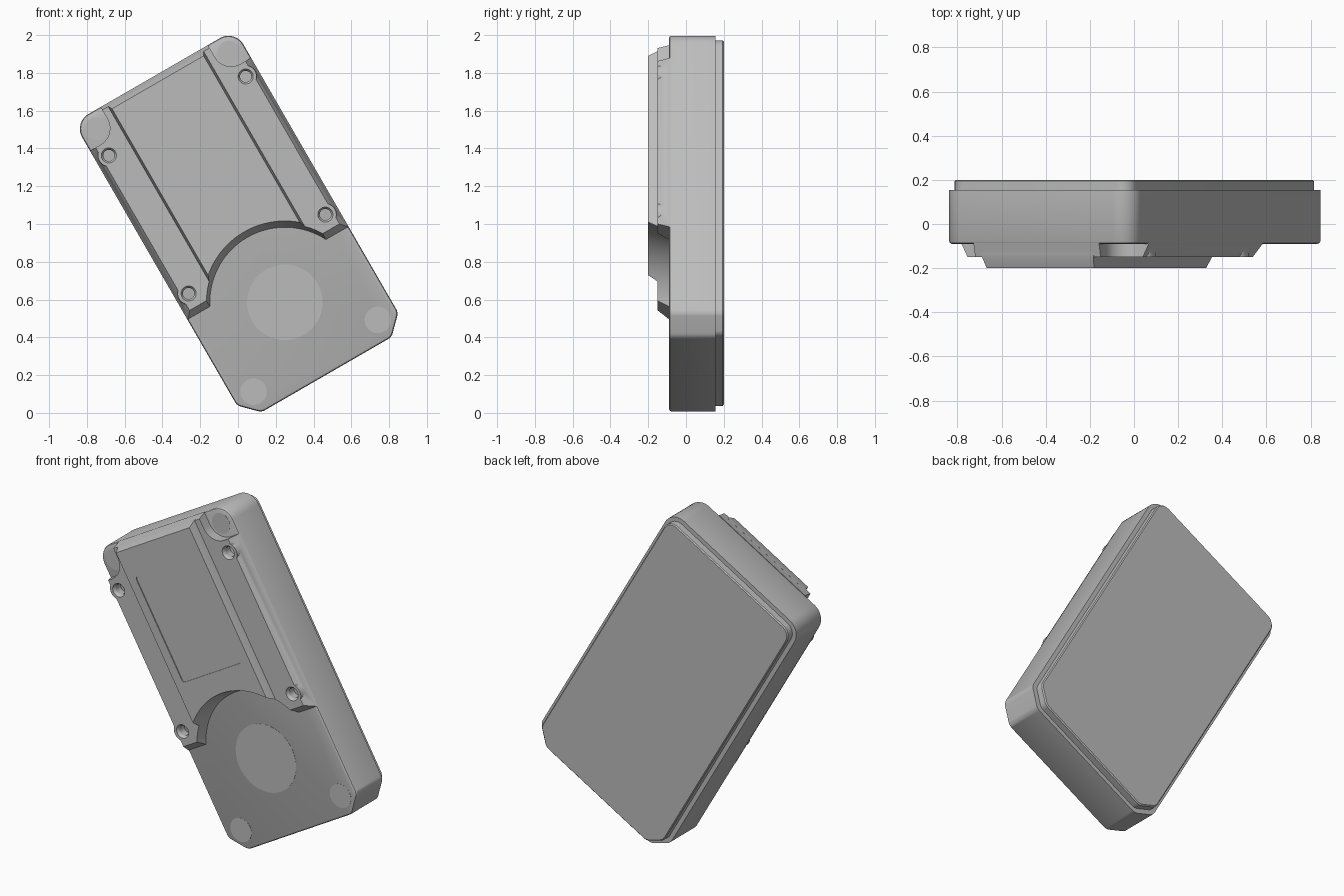
import bpy, bmesh, math
from mathutils import Vector

cube = bpy.data.objects.get("Cube")
if cube:
    bpy.data.objects.remove(cube)

grey = bpy.data.materials.new("light_grey")
grey.use_nodes = True
colour = (0.5, 0.5, 0.5, 1)
grey.diffuse_color = colour
grey.node_tree.nodes["Principled BSDF"].inputs["Base Color"].default_value = colour

TILT = math.radians(30)
MID = 0.0075                      # centre line across the case
FACE, DECK, PANEL = -0.09, -0.15, -0.2   # front levels, by depth


def place(u, v, y):
    """Case coordinates (across, along, depth) to the tilted pose."""
    c, s = math.cos(TILT), math.sin(TILT)
    return (c * u - s * v, y, 1 + s * u + c * v)


def rounded(corners, steps=8):
    """Closed outline from (u, v, radius) corners."""
    out = []
    for i, (u, v, r) in enumerate(corners):
        p = Vector((u, v))
        if r <= 0:
            out.append(p)
            continue
        a = (Vector(corners[i - 1][:2]) - p).normalized()
        b = (Vector(corners[(i + 1) % len(corners)][:2]) - p).normalized()
        half = a.angle(b) / 2
        centre = p + (a + b).normalized() * r / math.sin(half)
        start = p + a * r / math.tan(half) - centre
        end = p + b * r / math.tan(half) - centre
        out += [centre + start.lerp(end, k / steps).normalized() * r
                for k in range(steps + 1)]
    return out


def rect(u0, u1, v0, v1, r=0.0):
    return rounded([(u0, v0, r), (u1, v0, r), (u1, v1, r), (u0, v1, r)])


def circle(u, v, r, n=32):
    return [Vector((u + r * math.cos(2 * math.pi * k / n),
                    v + r * math.sin(2 * math.pi * k / n))) for k in range(n)]


def case_outline(inset):
    """Rounded top corners, clipped bottom corners."""
    w, top, low, clip = 0.4925 - inset, 0.9 - inset, inset - 0.925, 0.095 - inset * 0.4
    l, r = MID - w, MID + w
    return rounded([(l + clip, low, 0.05), (r - clip, low, 0.05), (r, low + clip, 0.05),
                    (r, top, 0.09 - inset), (l, top, 0.09 - inset), (l, low + clip, 0.05)])


def loft(name, sections):
    """Solid through equal-length outlines, each at its own depth."""
    bm = bmesh.new()
    rings = [[bm.verts.new(place(p[0], p[1], y)) for p in pts] for y, pts in sections]
    n = len(rings[0])
    for lo, hi in zip(rings, rings[1:]):
        for i in range(n):
            bm.faces.new((lo[i], lo[(i + 1) % n], hi[(i + 1) % n], hi[i]))
    bm.faces.new(rings[0])
    bm.faces.new(rings[-1])
    bmesh.ops.recalc_face_normals(bm, faces=bm.faces)
    mesh = bpy.data.meshes.new(name)
    bm.to_mesh(mesh)
    bm.free()
    mesh.materials.append(grey)
    obj = bpy.data.objects.new(name, mesh)
    bpy.context.collection.objects.link(obj)
    return obj


def combine(obj, tool, operation):
    """Apply a boolean and discard the tool."""
    mod = obj.modifiers.new("shape", "BOOLEAN")
    mod.operation, mod.object, mod.solver = operation, tool, "EXACT"
    bpy.context.view_layer.objects.active = obj
    bpy.ops.object.modifier_apply(modifier=mod.name)
    bpy.data.objects.remove(tool)


# Main case and back cover
case = loft("case_body", [(FACE, case_outline(0.012)), (FACE + 0.004, case_outline(0.004)),
                          (FACE + 0.012, case_outline(0)), (0.155, case_outline(0))])
cover = loft("back_cover", [(0.15, case_outline(0.025)), (0.194, case_outline(0.025)),
                            (0.2, case_outline(0.031))])

# Raised deck with sloping sides
deck = loft("raised_deck", [
    (FACE + 0.005, rect(MID - 0.492, MID + 0.492, -0.307, 0.9)),
    (DECK, rect(MID - 0.458, MID + 0.458, -0.268, 0.882))])

# Screw bosses merge into the deck edges
screws = [(MID + side * 0.418, v) for side in (-1, 1) for v in (-0.188, 0.656)]
for u, v in screws:
    boss = loft("boss", [(FACE + 0.004, circle(u, v, 0.064)), (DECK, circle(u, v, 0.058))])
    combine(deck, boss, "UNION")

# Central panel standing on the deck
panel = loft("centre_panel", [
    (DECK + 0.02, rect(MID - 0.293, MID + 0.293, -0.4, 0.888)),
    (DECK, rect(MID - 0.292, MID + 0.292, -0.4, 0.884)),
    (PANEL, rect(MID - 0.28, MID + 0.28, -0.4, 0.862))])
label = loft("label_cut", [(PANEL + 0.006, rect(MID - 0.225, MID + 0.225, 0.07, 0.7, 0.015)),
                           (PANEL - 0.05, rect(MID - 0.225, MID + 0.225, 0.07, 0.7, 0.015))])
combine(panel, label, "DIFFERENCE")

# Round scoop through the lower end of both raised levels
for part in (deck, panel):
    scoop = loft("scoop_cut", [(FACE + 0.03, circle(MID, -0.483, 0.388, 96)),
                               (PANEL - 0.05, circle(MID, -0.483, 0.446, 96))])
    combine(part, scoop, "DIFFERENCE")

# Corner pockets at the top of the deck
for side in (-1, 1):
    ends = sorted((MID + side * 0.328, MID + side * 0.7))
    pocket = rect(*ends, 0.727, 1.2, 0.1)
    combine(deck, loft("pocket_cut", [(FACE + 0.03, pocket), (PANEL - 0.05, pocket)]),
            "DIFFERENCE")

# Countersunk screw holes
for u, v in screws:
    hole = loft("hole_cut", [(FACE + 0.03, circle(u, v, 0.03)), (DECK + 0.015, circle(u, v, 0.03)),
                             (DECK, circle(u, v, 0.04)), (DECK - 0.03, circle(u, v, 0.04))])
    combine(deck, hole, "DIFFERENCE")

# Thin round pads on the front face
pads = [("centre_pad", MID, -0.483, 0.2)]
for name, side in (("right", -1), ("left", 1)):
    pads.append((name + "_lower_pad", MID + side * 0.38, -0.81, 0.07))
    pads.append((name + "_upper_pad", MID + side * 0.405, 0.812, 0.06))
parts = [case, cover, deck, panel]
for name, u, v, r in pads:
    parts.append(loft(name, [(FACE + 0.002, circle(u, v, r, 48)),
                             (FACE - 0.001, circle(u, v, r, 48))]))

# Smooth rounded walls, keep creases sharp
bpy.ops.object.select_all(action="DESELECT")
for obj in parts:
    obj.select_set(True)
bpy.context.view_layer.objects.active = case
bpy.ops.object.shade_smooth_by_angle(angle=math.radians(28))
